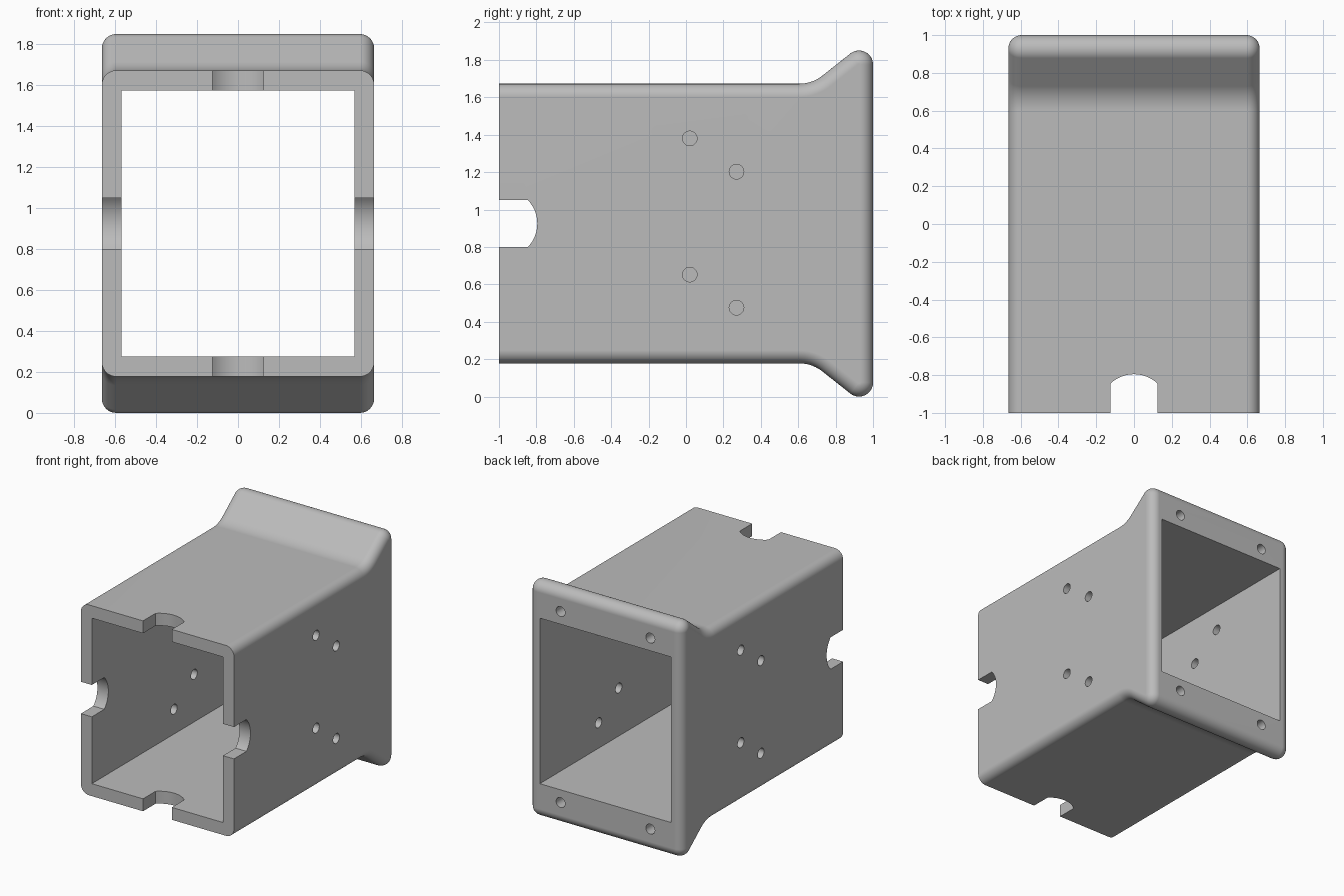
import bpy, bmesh
from math import sin, cos, pi, radians

if "Cube" in bpy.data.objects:
    bpy.data.objects.remove(bpy.data.objects["Cube"])

MID = 0.925           # height of the tube axis
HALF_W = 0.665        # half width
HALF_H = 0.7475       # half height of the straight tube
ROUND = 0.07          # edge rounding
SLOPE = radians(38)   # flare angle

grey = bpy.data.materials.new("light grey")
grey.use_nodes = True
colour = (0.5, 0.5, 0.5, 1)
grey.diffuse_color = colour
grey.node_tree.nodes["Principled BSDF"].inputs["Base Color"].default_value = colour


def loft(name, rings):
    """Join rings of points into a closed solid."""
    bm = bmesh.new()
    loops = [[bm.verts.new(p) for p in ring] for ring in rings]
    n = len(loops[0])
    for a, b in zip(loops, loops[1:]):
        for i in range(n):
            j = (i + 1) % n
            bm.faces.new((a[i], a[j], b[j], b[i]))
    bm.faces.new(loops[0])
    bm.faces.new(loops[-1])
    bmesh.ops.recalc_face_normals(bm, faces=bm.faces)
    mesh = bpy.data.meshes.new(name)
    bm.to_mesh(mesh)
    bm.free()
    obj = bpy.data.objects.new(name, mesh)
    bpy.context.collection.objects.link(obj)
    mesh.materials.append(grey)
    return obj


def circle(radius, n=32):
    return [(radius * cos(2 * pi * i / n), radius * sin(2 * pi * i / n)) for i in range(n)]


# Upper half of the side profile: (y, height above axis, normal y, normal z)
def side_profile(steps=10):
    pts = [(-1, HALF_H, 0, 1)]
    bend = 0.2
    for i in range(steps + 1):          # hollow curve into the flare
        a = SLOPE * i / steps
        pts.append((0.605 + bend * sin(a), HALF_H + bend * (1 - cos(a)), -sin(a), cos(a)))
    lip = 0.075
    for i in range(2 * steps + 1):      # rounded lip
        a = -SLOPE + (pi / 2 + SLOPE) * i / (2 * steps)
        pts.append((1 - lip + lip * sin(a), MID - lip + lip * cos(a), sin(a), cos(a)))
    return pts


def housing_ring(x, inset):
    top = [(x, y - inset * ny, h - inset * nz) for y, h, ny, nz in side_profile()]
    return [(px, y, MID + h) for px, y, h in top] + \
           [(px, y, MID - h) for px, y, h in reversed(top)]


# Flared housing with rounded side edges
arc = [pi / 2 * i / 8 for i in range(9)]
right = [(HALF_W - ROUND * (1 - sin(a)), ROUND * (1 - cos(a))) for a in arc]
sections = [(-x, d) for x, d in reversed(right)] + right
housing = loft("flared_housing", [housing_ring(x, d) for x, d in sections])

cutters = []

# Straight rectangular bore
corners = [(-0.57, -0.65), (0.57, -0.65), (0.57, 0.65), (-0.57, 0.65)]
cutters.append(loft("bore_cutter", [[(x, y, MID + z) for x, z in corners] for y in (-1.2, 1.2)]))

# Round-ended notches through all four walls at the front
swing = 0.763
notch = [(-0.125, -1.2), (0.125, -1.2)]
for i in range(17):
    a = swing - 2 * swing * i / 16
    notch.append((0.181 * sin(a), -0.976 + 0.181 * cos(a)))
cutters.append(loft("vertical_notch_cutter", [[(u, y, z) for u, y in notch] for z in (-0.2, 2.2)]))
cutters.append(loft("side_notch_cutter", [[(x, y, MID + u) for u, y in notch] for x in (-1, 1)]))

# Staggered side holes, turned half round on the opposite wall
for side in (1, -1):
    for y, high, low in ((0.02, 0.455, -0.273), (0.27, 0.277, -0.45)):
        for h in (high, low):
            cutters.append(loft("side_hole_cutter", [
                [(side * x, y + u, MID + side * h + v) for u, v in circle(0.039)]
                for x in (0.5, 0.8)]))

# Blind screw holes in the back rim
for x in (-0.39, 0.39):
    for h in (-0.75, 0.75):
        cutters.append(loft("rim_hole_cutter", [
            [(x + u, y, MID + h + v) for u, v in circle(0.039)] for y in (0.8, 1.2)]))

# Cut everything, then discard the cutters
bpy.context.view_layer.objects.active = housing
for cutter in cutters:
    cutter.hide_render = True
    cut = housing.modifiers.new("cut", "BOOLEAN")
    cut.operation = "DIFFERENCE"
    cut.solver = "EXACT"
    cut.object = cutter
    bpy.ops.object.modifier_apply(modifier=cut.name)
    bpy.data.objects.remove(cutter)

# Smooth curves, crisp edges
bpy.ops.object.select_all(action="DESELECT")
housing.select_set(True)
bpy.ops.object.shade_smooth_by_angle(angle=radians(30))
weighted = housing.modifiers.new("even_shading", "WEIGHTED_NORMAL")
weighted.keep_sharp = True
